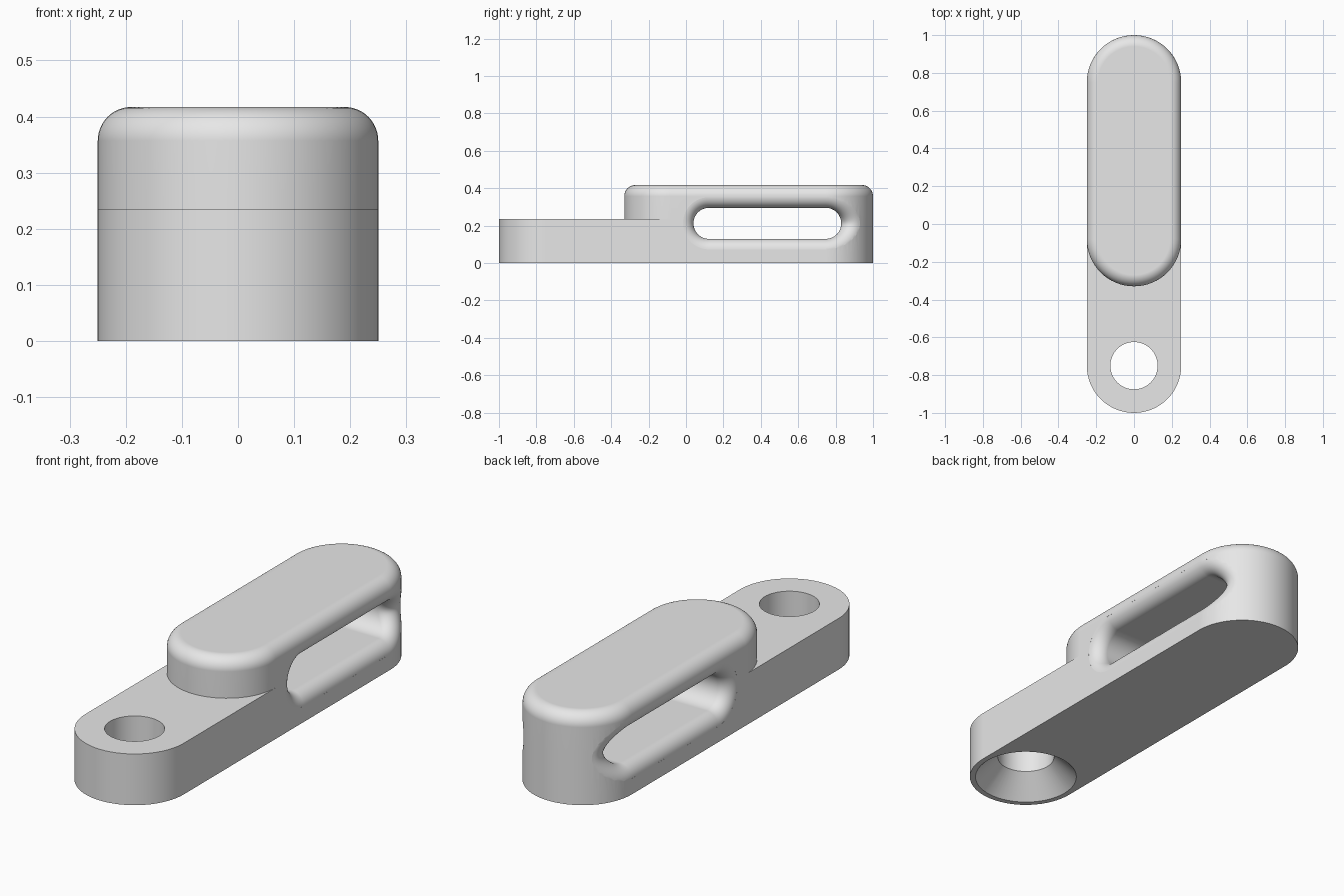
import bpy, bmesh, math
from mathutils import Vector

cube = bpy.data.objects.get("Cube")
if cube:
    bpy.data.objects.remove(cube, do_unlink=True)

R = 0.25                       # half width and end radius
FRONT, STEP, BACK = -0.75, -0.08, 0.75   # centres of the rounded ends
LEDGE, TOP = 0.235, 0.417
FILLET = 0.06
N = 32                         # segments per half circle


def arc(cy, r, start):
    """Half circle in the xy plane, counter-clockwise from the start angle."""
    return [(r * math.cos(start + math.pi * i / N), cy + r * math.sin(start + math.pi * i / N))
            for i in range(N + 1)]


def bridge(bm, a, b):
    for i in range(len(a)):
        j = (i + 1) % len(a)
        bm.faces.new((a[i], a[j], b[j], b[i]))


def finish(name, bm):
    bmesh.ops.recalc_face_normals(bm, faces=bm.faces)
    mesh = bpy.data.meshes.new(name)
    bm.to_mesh(mesh)
    bm.free()
    ob = bpy.data.objects.new(name, mesh)
    bpy.context.collection.objects.link(ob)
    return ob


# Body: long rounded base with a raised rounded block over its rear
bm = bmesh.new()


def ring(points, z):
    return [bm.verts.new((x, y, z)) for x, y in points]


back, front, step = arc(BACK, R, 0), arc(FRONT, R, math.pi), arc(STEP, R, math.pi)
outline = back + [step[0]] + front + [step[-1]]
low, mid = ring(outline, 0), ring(outline, LEDGE)
bm.faces.new(low)
bridge(bm, low, mid)
step_inner = ring(step[1:-1], LEDGE)
left_v, right_v = mid[N + 1], mid[-1]
bm.faces.new(mid[N + 2:-1] + [right_v] + step_inner[::-1] + [left_v])
previous = mid[:N + 1] + [left_v] + step_inner + [right_v]
for i in range(13):            # wall, then rounded top edge
    a = math.pi / 2 * i / 12
    r = R - FILLET * (1 - math.cos(a))
    current = ring(arc(BACK, r, 0) + arc(STEP, r, math.pi), TOP - FILLET + FILLET * math.sin(a))
    bridge(bm, previous, current)
    previous = current
bm.faces.new(previous)
body = finish("slotted_clamp_body", bm)

# Slot cutter: rounded slot whose mouth flares as a rolling-ball fillet
SLOT_R, SLOT_Z = 0.083, 0.212
path = []
for cy, start in ((0.747, -math.pi / 2), (0.123, math.pi / 2)):
    for i in range(N + 1):
        t = start + math.pi * i / N
        path.append((cy, Vector((0, math.cos(t), math.sin(t)))))
sections = []
for cy, n in path:
    centre = Vector((0, cy, SLOT_Z)) + n * (SLOT_R + FILLET)
    beyond = max(0, centre.y - BACK)
    centre.x = math.sqrt((R - FILLET) ** 2 - beyond ** 2)
    normal = Vector((centre.x, beyond, 0)).normalized()
    full = math.acos(max(-1, min(1, -n.dot(normal))))
    curve = []
    for k in range(13):
        f = 0.96 * k / 12
        d = (-n * math.sin((1 - f) * full) + normal * math.sin(f * full)) / math.sin(full)
        curve.append(centre + d * FILLET)
    curve.append(curve[-1] + normal * 0.08)
    mirrored = [Vector((-p.x, p.y, p.z)) for p in reversed(curve)]
    sections.append(mirrored + curve)
bm = bmesh.new()
loops = [[bm.verts.new(s[k]) for s in sections] for k in range(len(sections[0]))]
for a, b in zip(loops, loops[1:]):
    bridge(bm, a, b)
# Close both mouths with a fan to a central point
for loop, x in ((loops[0], -0.4), (loops[-1], 0.4)):
    tip = bm.verts.new((x, 0.43, SLOT_Z))
    for i in range(len(loop)):
        bm.faces.new((loop[i], loop[(i + 1) % len(loop)], tip))
slot_cutter = finish("slot_cutter", bm)

# Screw hole cutter: straight bore with a countersink below
bm = bmesh.new()
previous = None
for r, z in ((0.235, -0.01), (0.125, 0.1), (0.125, 0.4)):
    current = ring((arc(FRONT, r, 0)[:-1] + arc(FRONT, r, math.pi)[:-1]), z)
    if previous:
        bridge(bm, previous, current)
    else:
        bm.faces.new(current)
    previous = current
bm.faces.new(previous)
hole_cutter = finish("screw_hole_cutter", bm)

# Cut the body
bpy.ops.object.select_all(action='DESELECT')
bpy.context.view_layer.objects.active = body
body.select_set(True)
for cutter in (slot_cutter, hole_cutter):
    cutter.hide_render = True
    mod = body.modifiers.new(cutter.name, 'BOOLEAN')
    mod.operation, mod.solver, mod.object = 'DIFFERENCE', 'EXACT', cutter
    bpy.ops.object.modifier_apply(modifier=mod.name)
    bpy.data.objects.remove(cutter, do_unlink=True)

# Plain grey finish with smooth rounds and crisp edges
grey = bpy.data.materials.new("plain_grey")
grey.use_nodes = True
colour = (0.8, 0.8, 0.8, 1)
grey.diffuse_color = colour
grey.node_tree.nodes["Principled BSDF"].inputs["Base Color"].default_value = colour
body.data.materials.clear()
body.data.materials.append(grey)
bpy.ops.object.shade_smooth_by_angle(angle=math.radians(30))
weighted = body.modifiers.new("even_shading", 'WEIGHTED_NORMAL')
weighted.keep_sharp = True
